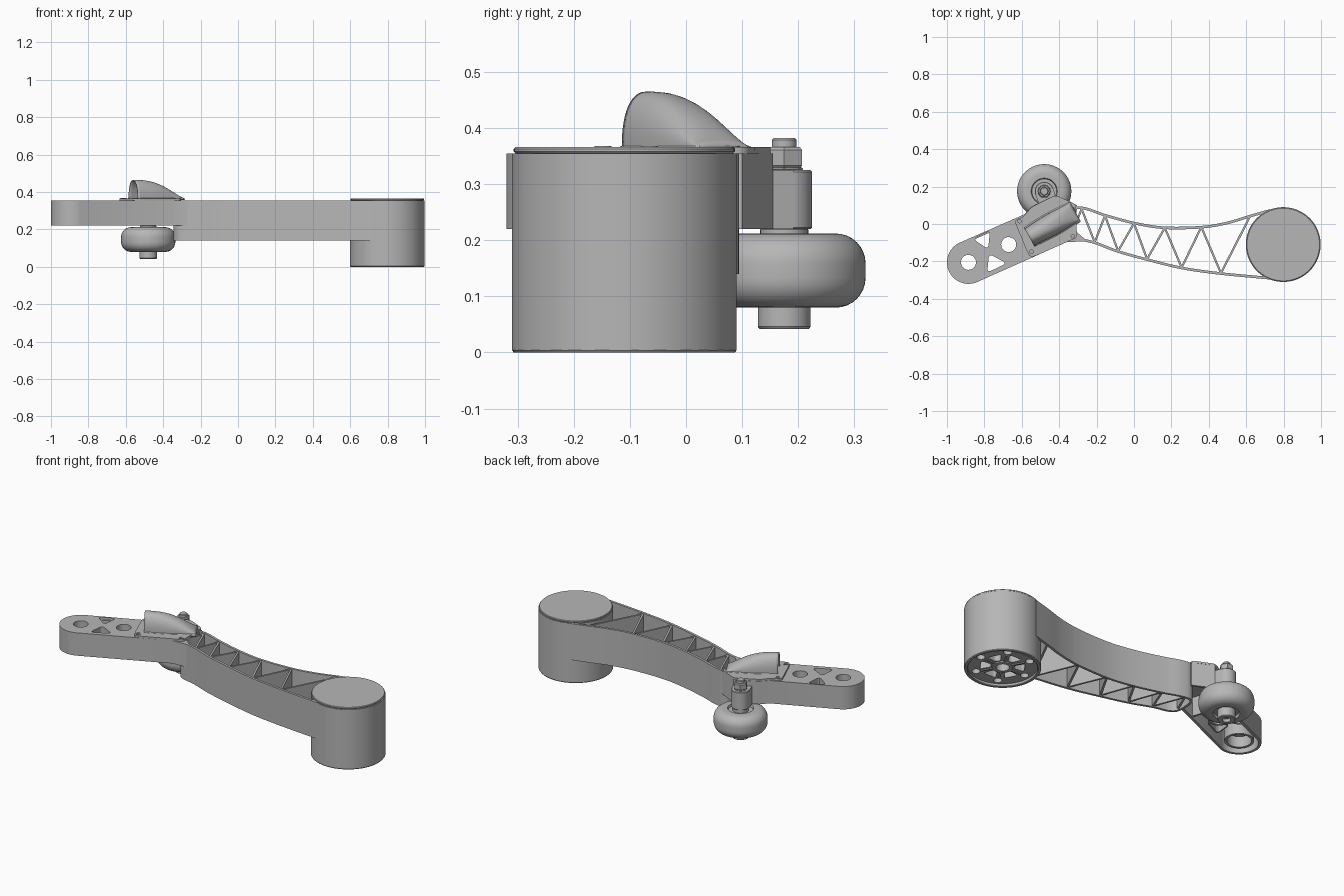
import bpy, bmesh
from math import sin, cos, pi, radians, hypot
from mathutils import Vector

if "Cube" in bpy.data.objects:
    bpy.data.objects.remove(bpy.data.objects["Cube"])

grey = bpy.data.materials.new("plain grey")
grey.use_nodes = True
grey.diffuse_color = (0.47, 0.47, 0.47, 1)
grey.node_tree.nodes["Principled BSDF"].inputs["Base Color"].default_value = grey.diffuse_color
parts = []


def add_mesh(name, bm):
    bmesh.ops.remove_doubles(bm, verts=bm.verts, dist=0.0001)
    bmesh.ops.recalc_face_normals(bm, faces=bm.faces)
    mesh = bpy.data.meshes.new(name)
    bm.to_mesh(mesh)
    bm.free()
    mesh.materials.append(grey)
    obj = bpy.data.objects.new(name, mesh)
    bpy.context.collection.objects.link(obj)
    parts.append(obj)
    return obj


def prism(name, loops, z0, z1):
    """Vertical extrusion of an outline; further loops are holes."""
    curve = bpy.data.curves.new(name, "CURVE")
    curve.dimensions, curve.fill_mode = "2D", "BOTH"
    curve.extrude = (z1 - z0) / 2
    for loop in loops:
        s = curve.splines.new("POLY")
        s.points.add(len(loop) - 1)
        for p, (x, y) in zip(s.points, loop):
            p.co = (x, y, 0, 1)
        s.use_cyclic_u = True
    temp = bpy.data.objects.new(name + "_profile", curve)
    bpy.context.collection.objects.link(temp)
    bpy.context.view_layer.update()
    mesh = bpy.data.meshes.new_from_object(temp.evaluated_get(bpy.context.evaluated_depsgraph_get()))
    bm = bmesh.new()
    bm.from_mesh(mesh)
    bmesh.ops.translate(bm, verts=bm.verts, vec=(0, 0, (z0 + z1) / 2))
    bpy.data.objects.remove(temp)
    bpy.data.curves.remove(curve)
    bpy.data.meshes.remove(mesh)
    return add_mesh(name, bm)


def lathe(name, profile, centre, segs=64):
    bm = bmesh.new()
    vs = [bm.verts.new((centre[0] + r, centre[1], z)) for r, z in profile]
    es = [bm.edges.new(pair) for pair in zip(vs, vs[1:])]
    bmesh.ops.spin(bm, geom=vs + es, cent=(*centre, 0), axis=(0, 0, 1), angle=2 * pi, steps=segs)
    return add_mesh(name, bm)


def rod(name, centre, r, z0, z1, segs=32, c=0.003):
    return lathe(name, [(0, z0), (r - c, z0), (r, z0 + c), (r, z1 - c), (r - c, z1), (0, z1)], centre, segs)


def circle(centre, r, n=32, start=0, sweep=2 * pi):
    return [(centre[0] + r * cos(start + sweep * i / n), centre[1] + r * sin(start + sweep * i / n)) for i in range(n)]


def rounded(pts, r, steps=6):
    out = []
    for i, p in enumerate(pts):
        p, a, b = Vector(p), Vector(pts[i - 1]), Vector(pts[(i + 1) % len(pts)])
        a = p + (a - p).normalized() * min(r, (a - p).length * 0.45)
        b = p + (b - p).normalized() * min(r, (b - p).length * 0.45)
        for k in range(steps + 1):
            t = k / steps
            out.append(tuple(a * (1 - t) ** 2 + p * 2 * t * (1 - t) + b * t * t))
    return out


def offset(pts, d, closed=True):
    """Shift a path to its left by d."""
    out, n = [], len(pts)
    for i in range(n):
        a = pts[i - 1] if closed or i else pts[i]
        b = pts[(i + 1) % n] if closed or i < n - 1 else pts[i]
        dx, dy = b[0] - a[0], b[1] - a[1]
        m = hypot(dx, dy) or 1
        out.append((pts[i][0] - dy / m * d, pts[i][1] + dx / m * d))
    return out


def smooth_path(pts, steps=6):
    v = [Vector(p) for p in pts]
    v = [v[0] * 2 - v[1]] + v + [v[-1] * 2 - v[-2]]
    out = []
    for a, b, c, d in zip(v, v[1:], v[2:], v[3:]):
        for k in range(steps):
            t = k / steps
            out.append(tuple(0.5 * (2 * b + (c - a) * t + (2 * a - 5 * b + 4 * c - d) * t * t
                                    + (3 * b - a - 3 * c + d) * t ** 3)))
    return out + [tuple(v[-2])]


def strip(name, path, width, z0, z1):
    left, right = offset(path, width / 2, False), offset(path, -width / 2, False)
    return prism(name, [left + right[::-1]], z0, z1)


# Large drum, open underneath, with a perforated web and top cap
drum = (0.798, -0.11)
lathe("drum_shell", [(0.182, 0.345), (0.182, 0.003), (0.185, 0), (0.197, 0), (0.2, 0.004),
                     (0.2, 0.355), (0, 0.355), (0, 0.345), (0.182, 0.345)], drum, 96)
rod("drum_cap", drum, 0.197, 0.355, 0.366, 96)
pockets = [circle(drum, 0.035)]
for i in range(6):
    a = i * pi / 3
    near, far = circle(drum, 0.062, 6, a + 0.25, 0.55), circle(drum, 0.122, 8, a + 0.15, 0.75)
    pockets.append(rounded([near[0], far[0], far[-1], near[-1]], 0.015))
    mid = (drum[0] + 0.148 * cos(a), drum[1] + 0.148 * sin(a))
    pockets.append(circle(mid, 0.022, 20))
prism("drum_web", [circle(drum, 0.184, 64)] + pockets, 0.015, 0.06)
prism("drum_hub", [circle(drum, 0.055), circle(drum, 0.035)], 0.008, 0.2)
for i in range(6):
    a = i * pi / 3
    ends = [(drum[0] + r * cos(a), drum[1] + r * sin(a)) for r in (0.052, 0.12)]
    strip("drum_rib", ends, 0.01, 0.01, 0.2)

# Curved arm wall, wrapping around the narrow end
upper = [(0.73, 0.073), (0.62, 0.042), (0.5, 0.006), (0.36, -0.017), (0.16, -0.02), (0, 0.005),
         (-0.155, 0.047), (-0.25, 0.08), (-0.31, 0.085)]
lower = [(-0.335, 0.05), (-0.335, -0.04), (-0.3, -0.077), (-0.21, -0.1), (-0.085, -0.147),
         (0.07, -0.19), (0.255, -0.235), (0.465, -0.265), (0.73, -0.29)]
strip("arm_wall", smooth_path(upper + lower), 0.014, 0.14, 0.355)

# Zigzag truss inside the arm
zigzag = [(-0.325, -0.03), (-0.28, 0.08), (-0.21, -0.098), (-0.155, 0.045), (-0.085, -0.145), (0, 0.004),
          (0.07, -0.188), (0.165, -0.02), (0.255, -0.233), (0.36, -0.016), (0.465, -0.263), (0.62, 0.04)]
for a, b in zip(zigzag, zigzag[1:]):
    strip("truss_strut", [a, b], 0.011, 0.145, 0.35)

# Narrow hollow link: side wall, perforated top, bosses and ribs
tip, second_hole = (-0.885, -0.205), (-0.67, -0.11)
corners = [(-0.36, -0.097), (-0.25, -0.092), (-0.31, -0.04), (-0.305, 0.1), (-0.42, 0.155),
           (-0.545, 0.095), (-0.585, 0.052)]
outline = circle(tip, 0.115, 32, radians(114), pi) + [(-0.838, -0.31)] + corners
wall_inner = offset(outline, 0.015)
triangles = [[(-0.86, -0.08), (-0.78, -0.135), (-0.77, -0.035)],
             [(-0.785, -0.26), (-0.68, -0.21), (-0.775, -0.16)]]
triangles = [rounded(t, 0.025) for t in triangles]
prism("link_wall", [outline, wall_inner], 0.22, 0.34)
prism("link_top", [outline, circle(tip, 0.04), circle(second_hole, 0.04)] + triangles, 0.34, 0.355)
prism("tip_boss", [circle(tip, 0.078), circle(tip, 0.064)], 0.235, 0.342)
prism("tip_bushing", [circle(tip, 0.052), circle(tip, 0.04)], 0.29, 0.342)
prism("middle_boss", [circle(second_hole, 0.053), circle(second_hole, 0.04)], 0.235, 0.342)
for t in triangles:
    prism("window_rim", [offset(t, -0.007), t], 0.27, 0.342)
strip("link_rib", [(-0.6, 0.035), (-0.53, -0.165)], 0.012, 0.23, 0.342)

# Raised cover plate with screw holes
screws = [(-0.612, 0.015), (-0.548, -0.148), (-0.327, -0.065), (-0.327, 0.08)]
plate = [(-0.64, 0.02), (-0.62, -0.03), (-0.575, -0.14), (-0.555, -0.178), (-0.52, -0.168), (-0.34, -0.088),
         (-0.305, -0.075), (-0.31, 0.105), (-0.42, 0.155), (-0.55, 0.09), (-0.59, 0.04)]
prism("cover_plate", [rounded(plate, 0.02)] + [circle(s, 0.009, 20) for s in screws], 0.355, 0.366)
for s in screws:
    prism("screw_ring", [circle(s, 0.015, 24), circle(s, 0.009, 24)], 0.36, 0.368)

# Scoop hood, open at the outer end and tapering into the plate
bm = bmesh.new()
start, end = Vector((-0.56, -0.07, 0.364)), Vector((-0.315, 0.068, 0.364))
axis = (end - start).normalized()
side = Vector((-axis.y, axis.x, 0))
rows, cols = 20, 24
grid = []
for i in range(rows + 1):
    t = i / rows
    height = 0.096 * cos(pi / 2 * t ** 1.3) + 0.001
    width = 0.051 + 0.008 * sin(pi * t)
    row = [start.lerp(end, t) + side * (width + 0.012)]
    for k in range(cols + 1):
        a = pi * k / cols
        c = cos(a)
        across = width * abs(c) ** 0.85 * (1 if c > 0 else -1)
        row.append(start.lerp(end, t) + side * across + Vector((0, 0, 0.004 + height * max(sin(a), 0) ** 0.9)))
    row.append(start.lerp(end, t) - side * (width + 0.012))
    grid.append([bm.verts.new(p) for p in row])
for r0, r1 in zip(grid, grid[1:]):
    for k in range(len(r0) - 1):
        bm.faces.new((r0[k], r0[k + 1], r1[k + 1], r1[k]))
hood = add_mesh("scoop_hood", bm)
solid = hood.modifiers.new("thickness", "SOLIDIFY")
solid.thickness, solid.offset = 0.007, -1

# Roller with its mount, bolt and nut
axle = (-0.48, 0.175)
arc = [(0.092 + 0.053 * sin(i * pi / 16), 0.133 - 0.053 * cos(i * pi / 16)) for i in range(9)]
top_arc = [(r, 0.292 - z) for r, z in reversed(arc)]
lathe("roller", [(0, 0.095), (0.066, 0.095), (0.07, 0.08)] + arc + top_arc
      + [(0.07, 0.212), (0.066, 0.2), (0, 0.2)], axle, 64)
lathe("bolt_head", [(0, 0.06), (0.022, 0.06), (0.022, 0.042), (0.044, 0.042), (0.047, 0.046),
                    (0.047, 0.1), (0, 0.1)], axle, 32)
rod("roller_spacer", axle, 0.043, 0.195, 0.222)
rod("mount_boss", axle, 0.05, 0.22, 0.325, 48)
strip("mount_web", [axle, (-0.45, 0.09)], 0.1, 0.22, 0.325)
rod("lock_washer", axle, 0.034, 0.324, 0.33)
rod("hex_nut", axle, 0.037, 0.328, 0.366, 6, 0.005)
rod("bolt_end", axle, 0.022, 0.36, 0.382)

# Smooth shading with sharp edges kept
bpy.ops.object.select_all(action="DESELECT")
for obj in parts:
    obj.select_set(True)
bpy.context.view_layer.objects.active = parts[0]
bpy.ops.object.shade_smooth_by_angle(angle=radians(30))
